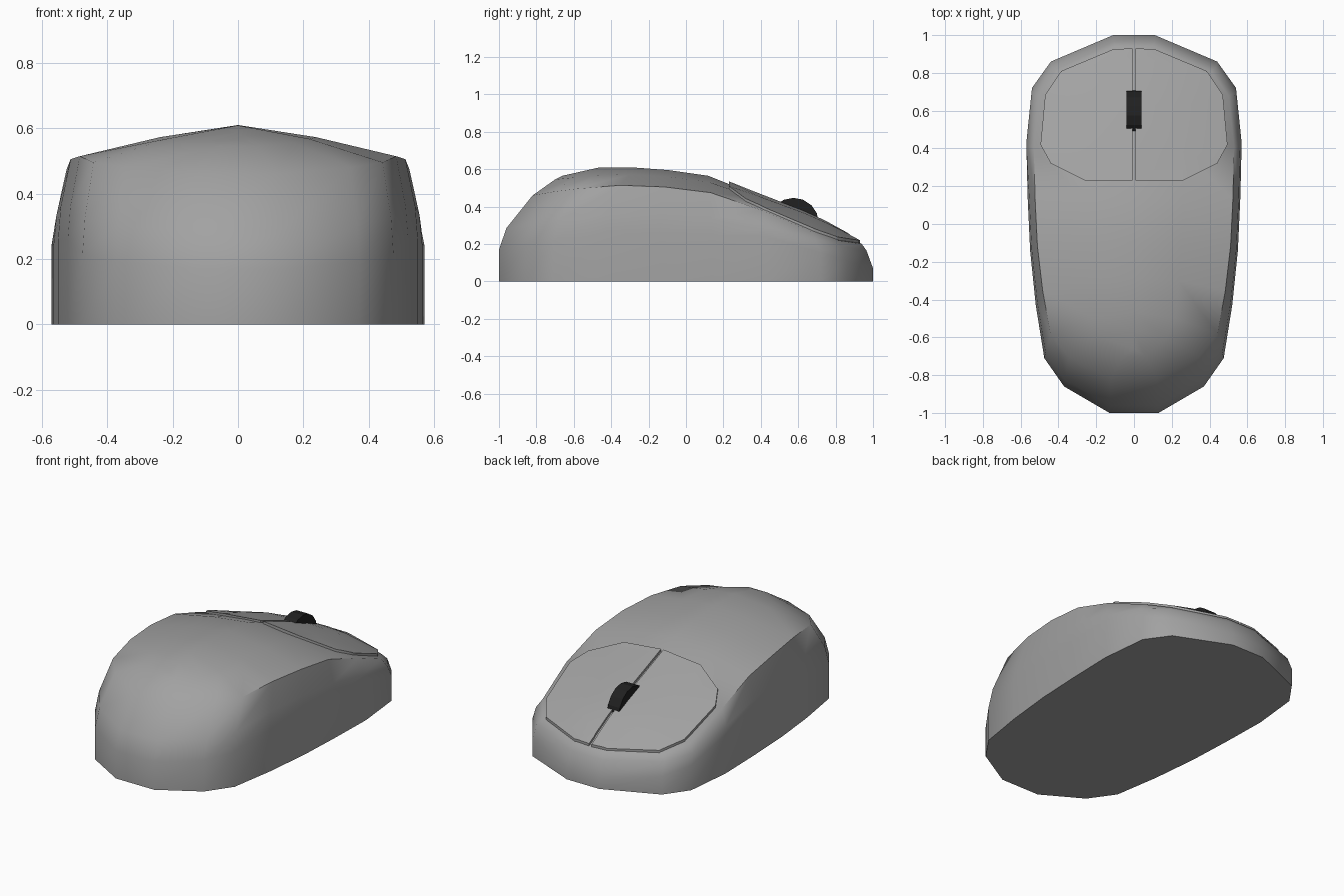
import bpy, bmesh, math
from mathutils import Vector

if "Cube" in bpy.data.objects:
    bpy.data.objects.remove(bpy.data.objects["Cube"])


def material(name, v):
    m = bpy.data.materials.new(name)
    m.diffuse_color = (v, v, v, 1)
    m.use_nodes = True
    m.node_tree.nodes["Principled BSDF"].inputs["Base Color"].default_value = m.diffuse_color
    return m


GREY = material("shell grey", 0.36)
BLACK = material("wheel black", 0.015)


def make_object(name, bm, mat, angle):
    me = bpy.data.meshes.new(name)
    bm.to_mesh(me)
    ob = bpy.data.objects.new(name, me)
    bpy.context.collection.objects.link(ob)
    me.materials.append(mat)
    bpy.ops.object.select_all(action='DESELECT')
    ob.select_set(True)
    bpy.context.view_layer.objects.active = ob
    bpy.ops.object.shade_smooth_by_angle(angle=math.radians(angle))
    return ob


def interp(curve, y):
    if y <= curve[0][0]:
        return curve[0][1]
    for (y0, z0), (y1, z1) in zip(curve, curve[1:]):
        if y <= y1:
            return z0 + (z1 - z0) * (y - y0) / (y1 - y0)
    return curve[-1][1]


# Body: plan outline (right half) stacked into rings that close on a centre ridge
half = [(.13, -1), (.37, -.86), (.475, -.71), (.52, -.43), (.55, -.14),
        (.563, .14), (.57, .43), (.54, .72), (.44, .86), (.11, 1)]
outline = half + [(-x, y) for x, y in reversed(half)]
# each ring: width scale, back scale, front scale, height along y
rings = [
    (1, 1, 1, [(0, 0)]),
    (1, 1, 1, [(-1, .17), (-.43, .26), (.43, .24), (1, .07)]),
    (.985, .96, .965, [(-.96, .285), (-.43, .36), (0, .36), (.43, .28), (.72, .21), (.96, .165)]),
    (.93, .82, .94, [(-.82, .46), (-.65, .49), (-.34, .515), (0, .5), (.13, .475),
                     (.32, .42), (.6, .29), (.8, .22), (.94, .2)]),
    (.46, .70, .88, [(-.69, .545), (-.41, .577), (-.14, .565), (.13, .53), (.225, .5),
                     (.5, .4), (.7, .325), (.88, .232)]),
    (0, .66, .86, [(-.66, .565), (-.43, .617), (-.14, .602), (.13, .563), (.225, .52),
                   (.57, .388), (.7, .335), (.86, .248)]),
]


def body_mesh():
    bm = bmesh.new()
    loops = []
    for sx, back, front, curve in rings:
        loop = []
        for x, y in outline:
            y *= back if y < 0 else front
            loop.append(bm.verts.new((x * sx, y, interp(curve, y))))
        loops.append(loop)
    n = len(outline)
    for a, b in zip(loops, loops[1:]):
        for i in range(n):
            j = (i + 1) % n
            bm.faces.new((a[i], a[j], b[j], b[i]))
    bm.faces.new(loops[0][::-1])
    bmesh.ops.remove_doubles(bm, verts=bm.verts, dist=1e-4)
    bmesh.ops.recalc_face_normals(bm, faces=bm.faces)
    return bm


make_object("mouse_body", body_mesh(), GREY, 60)

# Buttons: the top surface trimmed to a convex outline, raised and thickened
trim = [(.008, .93), (.11, .925), (.385, .81), (.47, .685), (.495, .42),
        (.44, .32), (.26, .23), (.008, .23)]
bm = body_mesh()
bmesh.ops.delete(bm, geom=[f for f in bm.faces if f.normal.z < -.9], context='FACES')
for (x0, y0), (x1, y1) in zip(trim, trim[1:] + trim[:1]):
    bmesh.ops.bisect_plane(bm, geom=bm.verts[:] + bm.edges[:] + bm.faces[:],
                           plane_co=(x0, y0, 0), plane_no=Vector((y0 - y1, x1 - x0, 0)),
                           clear_outer=True)
bmesh.ops.translate(bm, verts=bm.verts, vec=(0, 0, .015))
top = bm.faces[:]
ext = bmesh.ops.extrude_face_region(bm, geom=top, use_keep_orig=True)
bmesh.ops.translate(bm, vec=(0, 0, -.03),
                    verts=[g for g in ext['geom'] if isinstance(g, bmesh.types.BMVert)])
bmesh.ops.recalc_face_normals(bm, faces=bm.faces)
for sign, name in ((1, "right_button"), (-1, "left_button")):
    copy = bm.copy()
    if sign < 0:
        bmesh.ops.scale(copy, vec=(-1, 1, 1), verts=copy.verts)
        bmesh.ops.reverse_faces(copy, faces=copy.faces)
    make_object(name, copy, GREY, 40)

# Scroll wheel
bpy.ops.mesh.primitive_cylinder_add(vertices=16, radius=.135, depth=.08,
                                    location=(0, .575, .312), rotation=(0, math.pi / 2, 0))
wheel = bpy.context.object
wheel.name = "scroll_wheel"
wheel.data.materials.append(BLACK)
